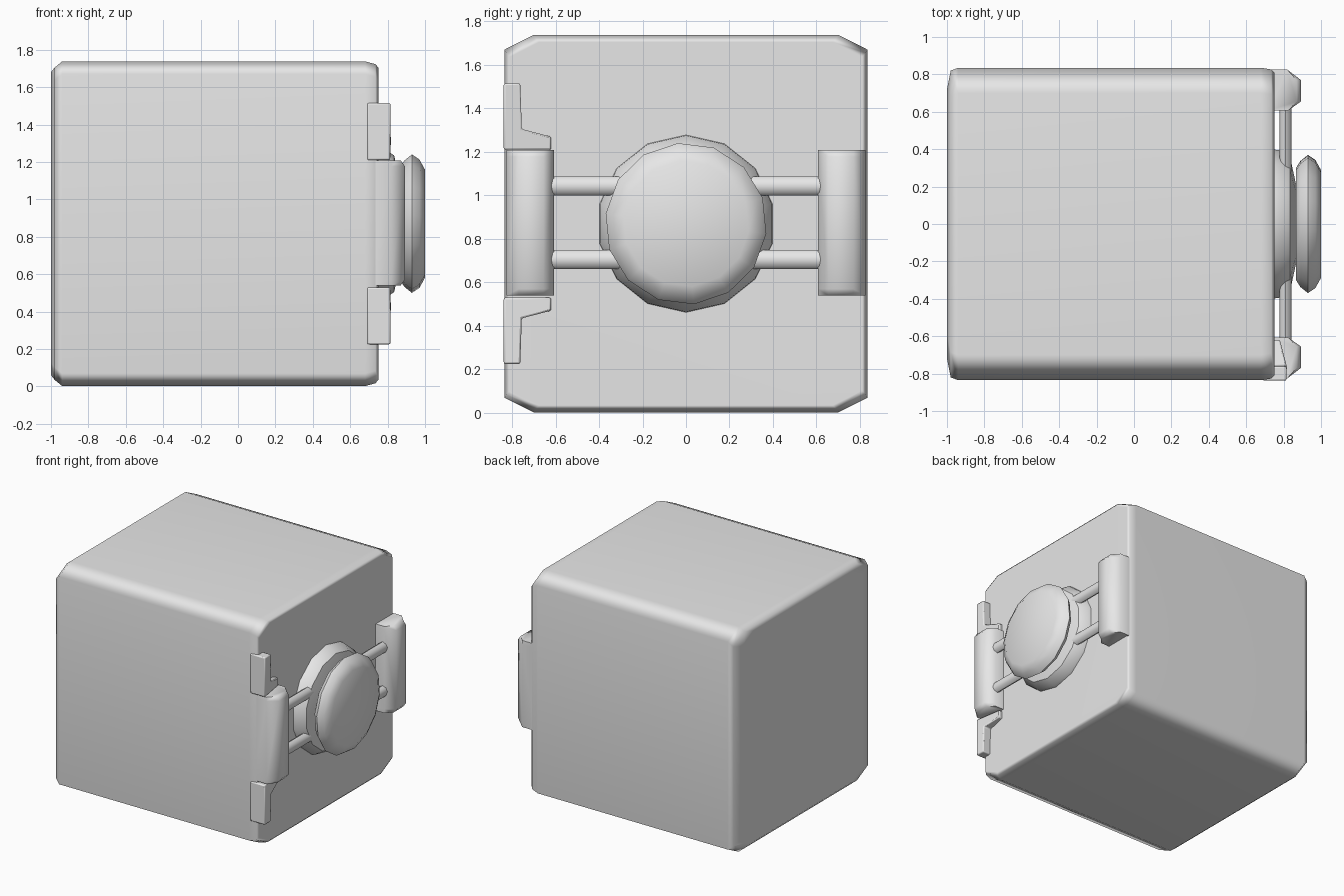
import bpy, bmesh, math

cube = bpy.data.objects.get("Cube")
if cube:
    bpy.data.objects.remove(cube, do_unlink=True)

metal = bpy.data.materials.new("plain_grey")
metal.use_nodes = True
grey = (0.8, 0.8, 0.8, 1)
metal.diffuse_color = grey
metal.node_tree.nodes["Principled BSDF"].inputs["Base Color"].default_value = grey

MID = 0.87  # height of the model's centre


def loft(name, rings, angle=35, bevel=0):
    """Skin a list of equal-length closed rings and cap both ends."""
    bm = bmesh.new()
    rows = [[bm.verts.new(p) for p in ring] for ring in rings]
    n = len(rows[0])
    for a, b in zip(rows, rows[1:]):
        for i in range(n):
            j = (i + 1) % n
            bm.faces.new((a[i], a[j], b[j], b[i]))
    bm.faces.new(rows[0])
    bm.faces.new(rows[-1])
    bmesh.ops.recalc_face_normals(bm, faces=bm.faces)
    mesh = bpy.data.meshes.new(name)
    bm.to_mesh(mesh)
    bm.free()
    mesh.materials.append(metal)
    obj = bpy.data.objects.new(name, mesh)
    bpy.context.collection.objects.link(obj)
    if bevel:
        mod = obj.modifiers.new("soft_edges", "BEVEL")
        mod.width = bevel
        mod.segments = 2
    bpy.ops.object.select_all(action="DESELECT")
    obj.select_set(True)
    bpy.context.view_layer.objects.active = obj
    bpy.ops.object.shade_smooth_by_angle(angle=math.radians(angle))
    return obj


def octagon(x, hy, hz, cy=0.135, cz=0.068):
    pts = [(hy, hz - cz), (hy - cy, hz), (cy - hy, hz), (-hy, hz - cz),
           (-hy, cz - hz), (cy - hy, -hz), (hy - cy, -hz), (hy, cz - hz)]
    return [(x, y, MID + z) for y, z in pts]


def circle(x, r, n, turn=0):
    angles = [2 * math.pi * i / n + turn for i in range(n)]
    return [(x, r * math.sin(a), MID + r * math.cos(a)) for a in angles]


# Main body with chamfered edges
body = loft("body", [
    octagon(-1, 0.72, 0.81), octagon(-0.98, 0.82, 0.835),
    octagon(-0.94, 0.835, 0.868), octagon(0.68, 0.835, 0.868),
    octagon(0.735, 0.826, 0.853), octagon(0.75, 0.81, 0.835)], 70)
body.modifiers.new("even_shading", "WEIGHTED_NORMAL")

# Round base plate and the knob in front of it
loft("base_plate", [circle(x, r, 14) for x, r in
                    ((0.73, 0.41), (0.775, 0.405), (0.835, 0.365), (0.87, 0.2))])
loft("knob", [circle(x, r, 14, -0.1) for x, r in
              ((0.865, 0.3), (0.89, 0.34), (0.93, 0.372),
               (0.97, 0.345), (1.0, 0.29))], 50)

# Upright clamp blocks on both sides
for side, label in ((-1, "front"), (1, "back")):
    def outline(z, top):
        pts = [(0.72, 0.825), (0.82, 0.825), (top, 0.77),
               (top, 0.655), (0.825, 0.607), (0.72, 0.607)]
        return [(x, side * y, z) for x, y in pts]
    loft(label + "_clamp", [outline(0.54, 0.87), outline(0.57, 0.892),
                            outline(1.178, 0.892), outline(1.208, 0.87)], 55)

# Two cross rods
for label, z in (("lower", 0.705), ("upper", 1.043)):
    def section(y):
        angles = [math.pi * i / 4 for i in range(8)]
        return [(0.81 + 0.032 * math.cos(a), y, z + 0.044 * math.sin(a)) for a in angles]
    loft(label + "_rod", [section(-0.665), section(0.665)], 50)

# L-shaped brackets above and below the front clamp
for sign, label in ((1, "upper"), (-1, "lower")):
    profile = [(-0.838, 0.34), (-0.62, 0.34), (-0.62, 0.4),
               (-0.755, 0.435), (-0.762, 0.645), (-0.838, 0.645)]
    near = [(0.69, y, MID + sign * z) for y, z in profile]
    far = [(0.78 if y > -0.7 else 0.815, y, MID + sign * z) for y, z in profile]
    loft(label + "_bracket", [near, far], 40, 0.008)
